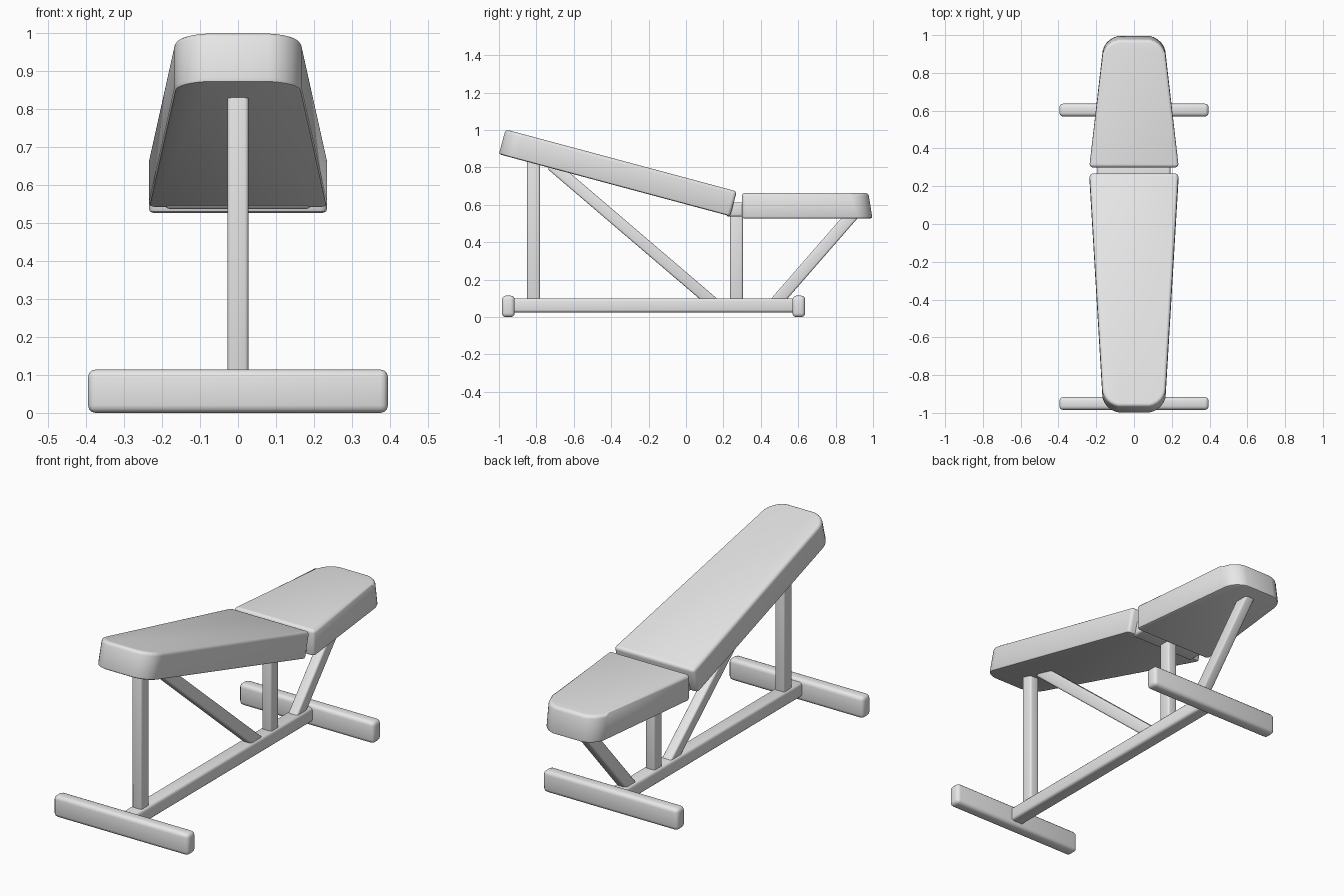
import bpy, bmesh, math
from mathutils import Matrix, Vector

cube = bpy.data.objects.get("Cube")
if cube:
    bpy.data.objects.remove(cube, do_unlink=True)

grey = bpy.data.materials.new("plain_grey")
grey.use_nodes = True
grey.diffuse_color = (0.8, 0.8, 0.8, 1)
grey.node_tree.nodes["Principled BSDF"].inputs["Base Color"].default_value = (0.8, 0.8, 0.8, 1)


def finish(name, bm, matrix):
    """Turn a bmesh into a placed, smooth shaded object."""
    bmesh.ops.recalc_face_normals(bm, faces=bm.faces[:])
    mesh = bpy.data.meshes.new(name)
    bm.to_mesh(mesh)
    bm.free()
    mesh.transform(matrix)
    mesh.materials.append(grey)
    obj = bpy.data.objects.new(name, mesh)
    bpy.context.collection.objects.link(obj)
    bpy.ops.object.select_all(action='DESELECT')
    obj.select_set(True)
    bpy.context.view_layer.objects.active = obj
    bpy.ops.object.shade_smooth_by_angle(angle=math.radians(40))
    return obj


def bevel(bm, edges, width, segments=3):
    bmesh.ops.bevel(bm, geom=edges, offset=width, segments=segments,
                    profile=0.5, affect='EDGES', clamp_overlap=True)


def box(name, centre, size, rounding, tilt=0.0):
    """Rounded bar, optionally tilted about the x axis."""
    bm = bmesh.new()
    bmesh.ops.create_cube(bm, size=1)
    bmesh.ops.scale(bm, vec=size, verts=bm.verts[:])
    bevel(bm, bm.edges[:], rounding)
    finish(name, bm, Matrix.Translation(centre) @ Matrix.Rotation(tilt, 4, 'X'))


def strut(name, low, high, depth):
    """Square tube running between two (y, z) points."""
    a, b = Vector((0, *low)), Vector((0, *high))
    d = b - a
    box(name, (a + b) / 2, (0.055, depth, d.length), 0.01, math.atan2(-d.y, d.z))


def pad(name, length, wide, narrow, thick, lean, matrix):
    """Tapered cushion, wide at +y, with a well rounded narrow end at -y."""
    half = length / 2
    radius, small = 0.085, 0.018
    bow = 0.012
    side = []
    for i in range(4):                          # small corner at the wide end
        t = math.pi / 2 * (1 - i / 3)
        side.append((wide - small + small * math.cos(t), half - small + small * math.sin(t)))
    for i in range(7):                          # large corner at the narrow end
        t = math.pi / 2 * i / 6
        side.append((narrow - radius + radius * math.cos(t),
                     -half + bow + radius - radius * math.sin(t) - bow * (i / 6) ** 2))
    outline = side + [(-x, y) for x, y in reversed(side)]
    bm = bmesh.new()
    base = bm.faces.new([bm.verts.new((x, y, 0)) for x, y in outline])
    top = bmesh.ops.extrude_face_region(bm, geom=[base], use_keep_orig=True)
    for v in [g for g in top["geom"] if isinstance(g, bmesh.types.BMVert)]:
        v.co.z = thick
        v.co.y += lean * (half - v.co.y) / length
    rim = [e for e in bm.edges if all(v.co.z > thick / 2 for v in e.verts)]
    bevel(bm, rim, 0.026, 4)
    rim = [e for e in bm.edges if all(abs(v.co.z) < 0.001 for v in e.verts)]
    bevel(bm, rim, 0.011, 2)
    finish(name, bm, matrix)


# Base: two cross feet joined by a long rail
for name, y in (("front_foot", -0.95), ("rear_foot", 0.603)):
    box(name, (0, y, 0.057), (0.79, 0.068, 0.114), 0.02)
box("base_rail", (0, -0.173, 0.0625), (0.075, 1.54, 0.075), 0.014)

# Uprights and diagonal braces
strut("front_post", (-0.815, 0.07), (-0.815, 0.87), 0.068)
strut("middle_post", (0.27, 0.07), (0.27, 0.58), 0.068)
strut("front_brace", (0.152, 0.07), (-0.72, 0.815), 0.062)
strut("rear_brace", (0.474, 0.07), (0.91, 0.57), 0.066)

# Crosspiece carrying both cushions
box("pad_support", (0, 0.27, 0.575), (0.385, 0.11, 0.075), 0.012)

# Cushions
pad("backrest", 1.28, 0.235, 0.168, 0.137, 0.0,
    Matrix.Translation((0, -0.382, 0.705)) @ Matrix.Rotation(math.radians(-15), 4, 'X'))
pad("seat", 0.698, 0.235, 0.168, 0.137, 0.022,
    Matrix.Translation((0, 0.648, 0.527)) @ Matrix.Rotation(math.pi, 4, 'Z'))
